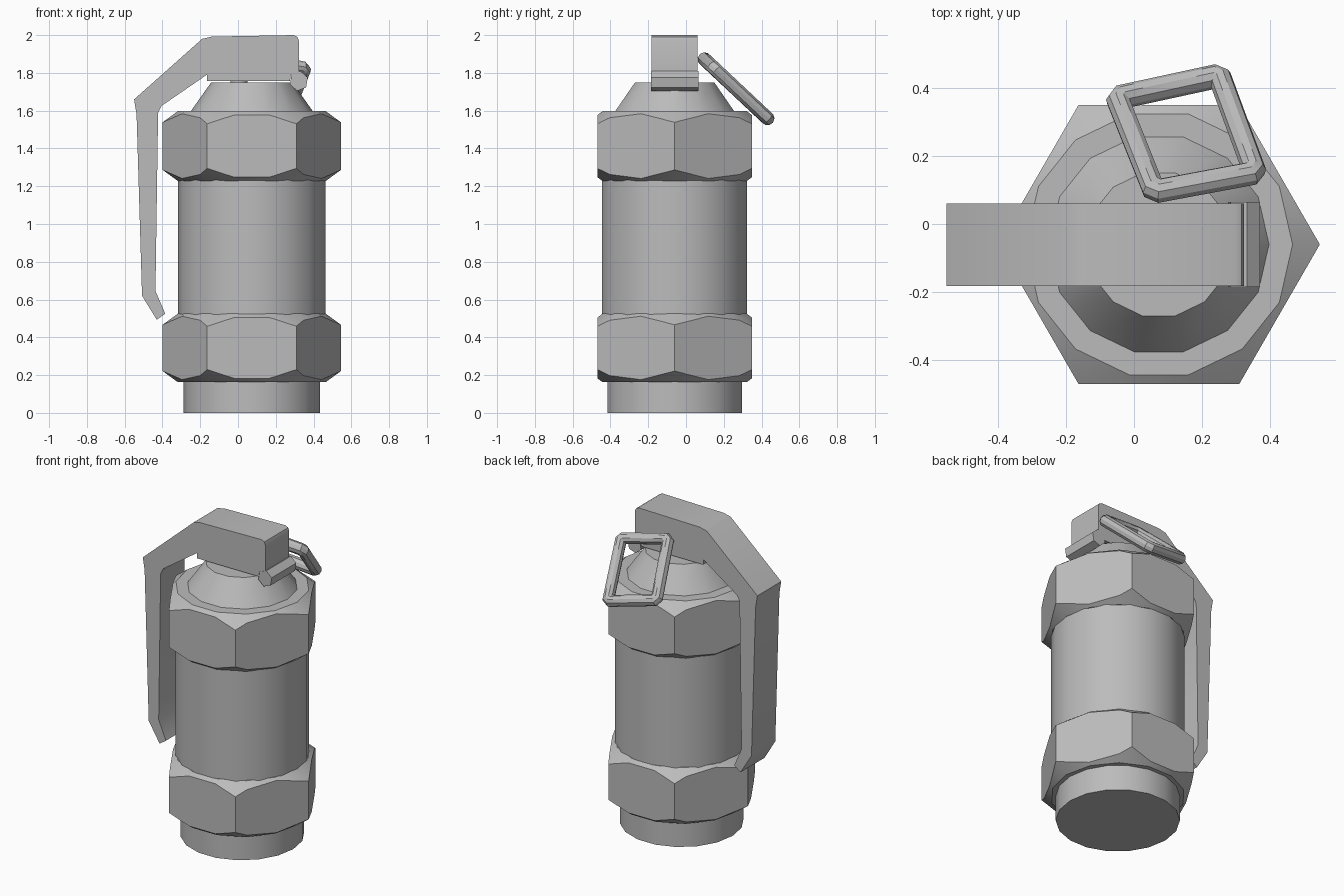
import bpy, bmesh, math
from mathutils import Vector

if "Cube" in bpy.data.objects:
    bpy.data.objects.remove(bpy.data.objects["Cube"], do_unlink=True)

CX, CY = 0.073, -0.06   # axis of the body

GREY = (0.5, 0.5, 0.5, 1)
metal = bpy.data.materials.new("grey metal")
metal.use_nodes = True
metal.diffuse_color = GREY
metal.node_tree.nodes["Principled BSDF"].inputs["Base Color"].default_value = GREY


def finish(obj):
    bpy.ops.object.select_all(action='DESELECT')
    obj.select_set(True)
    bpy.context.view_layer.objects.active = obj
    if obj.type == 'CURVE':
        bpy.ops.object.convert(target='MESH')
        obj = bpy.context.object
    obj.data.materials.clear()
    obj.data.materials.append(metal)
    bpy.ops.object.shade_smooth_by_angle(angle=math.radians(32))
    return obj


def add_mesh(name, bm):
    bmesh.ops.recalc_face_normals(bm, faces=bm.faces)
    mesh = bpy.data.meshes.new(name)
    bm.to_mesh(mesh)
    bm.free()
    obj = bpy.data.objects.new(name, mesh)
    bpy.context.collection.objects.link(obj)
    return finish(obj)


def extrude(name, points, depth):
    """Closed solid from an outline, swept along a vector."""
    bm = bmesh.new()
    face = bm.faces.new([bm.verts.new(p) for p in points])
    swept = bmesh.ops.extrude_face_region(bm, geom=[face], use_keep_orig=True)
    bmesh.ops.translate(bm, vec=depth, verts=[v for v in swept["geom"] if isinstance(v, bmesh.types.BMVert)])
    return add_mesh(name, bm)


def drum(name, sides, r_low, r_high, z_low, z_high, x=CX, y=CY):
    """Upright prism or cone with a corner towards +x."""
    bm = bmesh.new()
    rings = []
    for r, z in ((r_low, z_low), (r_high, z_high)):
        rings.append([bm.verts.new((x + r * math.cos(math.tau * i / sides),
                                    y + r * math.sin(math.tau * i / sides), z)) for i in range(sides)])
    low, high = rings
    bm.faces.new(low)
    bm.faces.new(high)
    for i in range(sides):
        j = (i + 1) % sides
        bm.faces.new((low[i], low[j], high[j], high[i]))
    return add_mesh(name, bm)


def hex_nut(name, z_low, z_high, facets=14):
    """Hexagonal nut, corners cut back by a faceted cone at both ends."""
    nut = drum(name, 6, 0.472, 0.472, z_low, z_high)
    bm = bmesh.new()
    bm.from_mesh(nut.data)
    rim, slope = 0.392, 0.75
    apothem = rim * math.cos(math.pi / facets)
    for z, up in ((z_low, -1), (z_high, 1)):
        for i in range(facets):
            a = math.tau * (i + 0.5) / facets
            out = Vector((math.cos(a), math.sin(a), 0))
            point = Vector((CX, CY, z)) + out * apothem
            normal = (out * slope + Vector((0, 0, up))).normalized()
            cut = bmesh.ops.bisect_plane(bm, geom=bm.verts[:] + bm.edges[:] + bm.faces[:], dist=1e-5,
                                         plane_co=point, plane_no=normal, clear_outer=True)
            edges = [e for e in cut["geom_cut"] if isinstance(e, bmesh.types.BMEdge) and e.is_boundary]
            if edges:
                bmesh.ops.holes_fill(bm, edges=edges)
    bmesh.ops.recalc_face_normals(bm, faces=bm.faces)
    bm.to_mesh(nut.data)
    bm.free()
    finish(nut)


# Body stack
drum("base", 18, 0.362, 0.362, 0, 0.2)
drum("body_tube", 18, 0.39, 0.39, 0.4, 1.35)
hex_nut("lower_nut", 0.163, 0.525)
hex_nut("upper_nut", 1.228, 1.597)
drum("cap_cone", 14, 0.328, 0.215, 1.59, 1.75)
drum("neck", 12, 0.045, 0.045, 1.74, 1.77, x=0.005)

# Safety lever, side outline swept across its width
outline = [(-0.55, 1.66), (-0.19, 1.98), (-0.14, 1.992), (0.295, 2.0), (0.315, 1.99), (0.322, 1.97),
           (0.322, 1.80), (0.28, 1.79), (0.275, 1.757), (-0.165, 1.757), (-0.165, 1.79),
           (-0.405, 1.625), (-0.423, 1.59), (-0.437, 0.645), (-0.385, 0.525), (-0.43, 0.493),
           (-0.508, 0.62), (-0.537, 1.58)]
extrude("lever", [(x, -0.182, z) for x, z in outline], (0, 0.242, 0))

# Hinge pin along the lever's front end
hexagon = [math.radians(60 * i + 20) for i in range(6)]
extrude("hinge_pin", [(0.322 + 0.05 * math.cos(a), -0.185, 1.757 + 0.053 * math.sin(a)) for a in hexagon],
        (0, 0.25, 0))

# Tilted rectangular pull ring
corners = [Vector(c) for c in ((-0.05, 0.37, 1.617), (0.25, 0.435, 1.556),
                               (0.355, 0.15, 1.824), (0.06, 0.095, 1.875))]
path = []
for i, c in enumerate(corners):
    for other in (corners[i - 1], corners[(i + 1) % 4]):
        path.append(c + (other - c).normalized() * 0.016)
curve = bpy.data.curves.new("pull_ring", 'CURVE')
curve.dimensions = '3D'
curve.bevel_depth = 0.037
curve.bevel_resolution = 3
spline = curve.splines.new('POLY')
spline.points.add(len(path) - 1)
for point, co in zip(spline.points, path):
    point.co = (*co, 1)
spline.use_cyclic_u = True
ring = bpy.data.objects.new("pull_ring", curve)
bpy.context.collection.objects.link(ring)
finish(ring)
